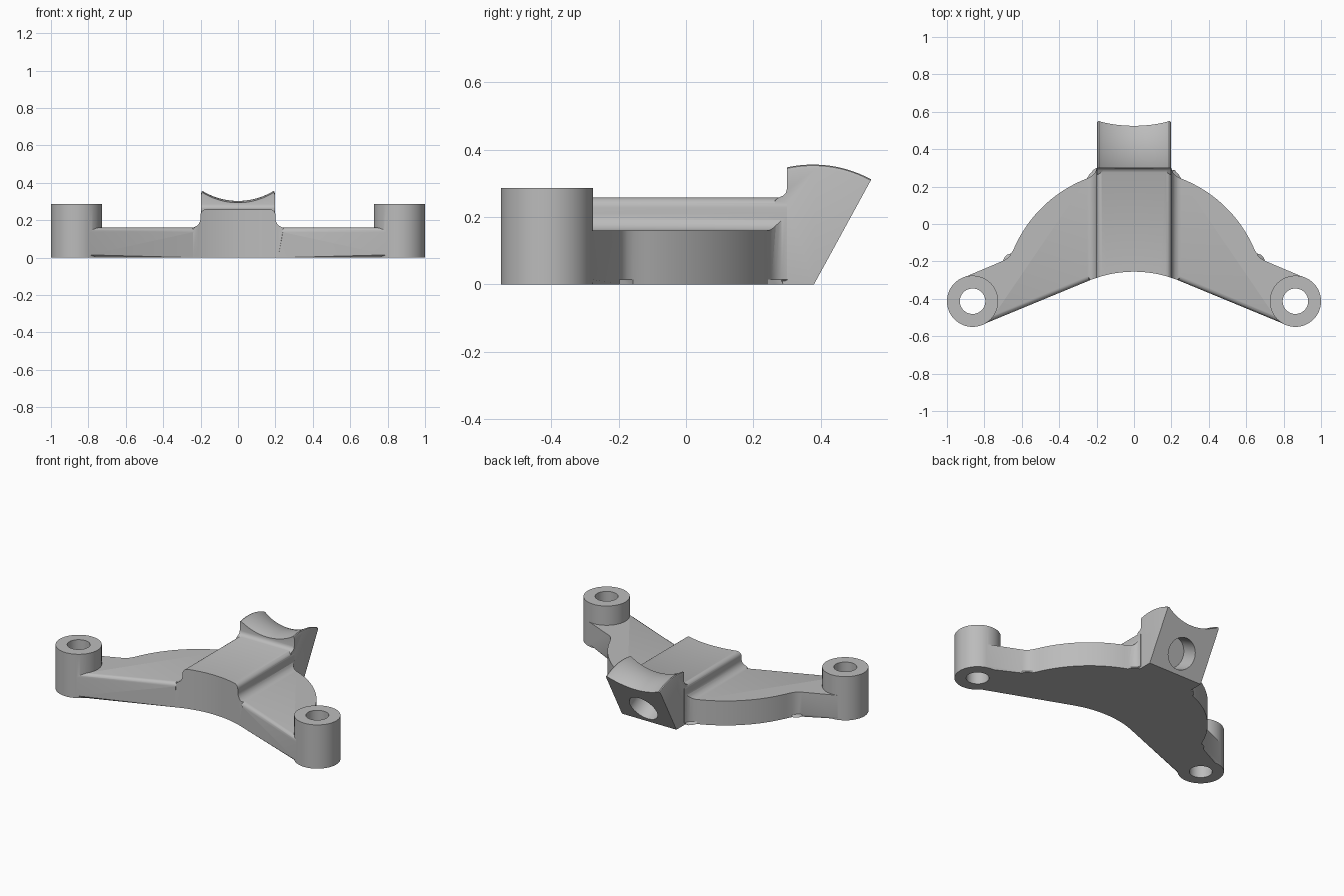
import bpy, bmesh
from math import sin, cos, pi, radians, acos, sqrt, atan2
from mathutils import Vector, Matrix

cube = bpy.data.objects.get("Cube")
if cube:
    bpy.data.objects.remove(cube)

grey = bpy.data.materials.new("plain grey")
grey.use_nodes = True
grey.diffuse_color = (0.5, 0.5, 0.5, 1)
grey.node_tree.nodes["Principled BSDF"].inputs["Base Color"].default_value = (0.5, 0.5, 0.5, 1)


def finish(name, bm):
    bmesh.ops.recalc_face_normals(bm, faces=bm.faces)
    mesh = bpy.data.meshes.new(name)
    bm.to_mesh(mesh)
    bm.free()
    mesh.materials.append(grey)
    obj = bpy.data.objects.new(name, mesh)
    bpy.context.collection.objects.link(obj)
    return obj


def loft(name, rings, chamfer=0):
    """Join equal rings of points into a capped solid; optionally chamfer the first cap."""
    bm = bmesh.new()
    rows = [[bm.verts.new(p) for p in ring] for ring in rings]
    n = len(rows[0])
    first = bm.faces.new(rows[0])
    bm.faces.new(rows[-1])
    for a, b in zip(rows, rows[1:]):
        for i in range(n):
            j = (i + 1) % n
            bm.faces.new((a[i], a[j], b[j], b[i]))
    if chamfer:
        bmesh.ops.bevel(bm, geom=list(first.edges), offset=chamfer, segments=1, affect='EDGES')
    return finish(name, bm)


def cylinder(name, r, z0, z1, matrix, chamfer=0):
    rings = [[matrix @ Vector((r * cos(t * pi / 32), r * sin(t * pi / 32), z)) for t in range(64)]
             for z in (z0, z1)]
    return loft(name, rings, chamfer)


def arc(cx, cy, r, a0, a1, n):
    return [(cx + r * cos(radians(a0 + (a1 - a0) * i / n)),
             cy + r * sin(radians(a0 + (a1 - a0) * i / n))) for i in range(n + 1)]


def combine(target, tool, operation):
    mod = target.modifiers.new("cut", 'BOOLEAN')
    mod.operation, mod.object, mod.solver = operation, tool, 'EXACT'
    bpy.context.view_layer.objects.active = target
    bpy.ops.object.modifier_apply(modifier=mod.name)
    bpy.data.objects.remove(tool)


def mirrored(half):
    return half + [(-x, y) for x, y in reversed(half) if x > 1e-6]


# Plan outline of the plate: front arch, arm, curved shoulder, neck
BX, BY, BR = 0.863, -0.413, 0.137
lean = radians(22.4)
tx, ty = sin(lean) * BR * 0.99, cos(lean) * BR * 0.99
half = arc(0, -0.885, 0.63, 90, 90 - 22.4, 10)
half += [(BX - tx, BY - ty), (BX + tx, BY + ty)]
half += [(0.70, -0.197), (0.682, -0.187), (0.667, -0.174), (0.656, -0.157)]
half += arc(0, -0.41, 0.70, 23, 69, 24)
half += [(0.23, 0.254), (0.214, 0.267), (0.204, 0.283), (0.2, 0.3), (0.15, 0.3), (0.15, 0.33), (0, 0.33)]
outline = mirrored(half)
bracket = loft("bracket", [[(x, y, z) for x, y in outline] for z in (0, 0.4)], 0.015)

# Raised rib with rounded shoulders and fillets down to the plate
section = [(0, 0.258)] + arc(0.17, 0.228, 0.03, 90, 0, 6)
section += arc(0.25, 0.21, 0.05, 180, 270, 8) + [(1.2, 0.16), (1.2, -0.2)]
section = mirrored(section)
rib = loft("rib_section", [[(x, y, z) for x, z in section] for y in (-1, 1)])
combine(bracket, rib, 'INTERSECT')

# Rounded upper front edge of both arms
bm = bmesh.new()
bm.from_mesh(bracket.data)
bmesh.ops.remove_doubles(bm, verts=bm.verts, dist=1e-5)
slope = -sin(lean) / cos(lean)
x0, y0 = half[10]


def on_front(v):
    x = abs(v.co.x)
    return x > 0.235 and abs(v.co.z - 0.16) < 0.003 and abs(v.co.y - y0 - slope * (x - x0)) < 0.008


front = [e for e in bm.edges if all(on_front(v) for v in e.verts)]
if front:
    bmesh.ops.bevel(bm, geom=front, offset=0.025, segments=4, profile=0.5, affect='EDGES')
bm.to_mesh(bracket.data)
bm.free()

# Saddle block: groove-shaped top swept round a cross axis, with a sloping back
AY, AZ = 0.377, -0.005
back = atan2(0.877, 0.48)
stations = [(0.197, 0.35), (0.194, 0.358), (0.188, 0.361)]
stations += [(x, 0.308 + 0.367 - sqrt(0.367 ** 2 - x * x)) for x in [0.18 - 0.015 * i for i in range(13)]]
stations += [(-x, r) for x, r in reversed(stations) if x > 1e-6]
rings = []
for x, r in stations:
    end = acos((0.3 - AY) / r)
    ring = [(0.265, 0), (0.38, 0)]
    ring += [(AY + r * cos(back + (end - back) * i / 20), AZ + r * sin(back + (end - back) * i / 20))
             for i in range(21)]
    ring += [(0.3, 0.285), (0.297, 0.273), (0.289, 0.264), (0.275, 0.258), (0.265, 0.25)]
    rings.append([(x, y, z) for y, z in ring])
combine(bracket, loft("saddle_block", rings), 'UNION')

# Blind bore square to the sloping back
inward = Vector((0, -0.877, 0.48)).normalized()
place = Matrix.Translation((0, 0.44, 0.11)) @ inward.to_track_quat('Z', 'Y').to_matrix().to_4x4()
combine(bracket, cylinder("bore", 0.097, -0.2, 0.12, place), 'DIFFERENCE')

# Mounting bosses with through holes
for side in (-1, 1):
    place = Matrix.Translation((side * BX, BY, 0))
    combine(bracket, cylinder("boss", BR, 0, 0.286, place, 0.015), 'UNION')
    combine(bracket, cylinder("boss_hole", 0.068, -0.1, 0.5, place), 'DIFFERENCE')

# Smooth curves, sharp edges
for obj in bpy.context.selected_objects:
    obj.select_set(False)
bracket.select_set(True)
bpy.context.view_layer.objects.active = bracket
bpy.ops.object.shade_smooth_by_angle(angle=radians(30))
